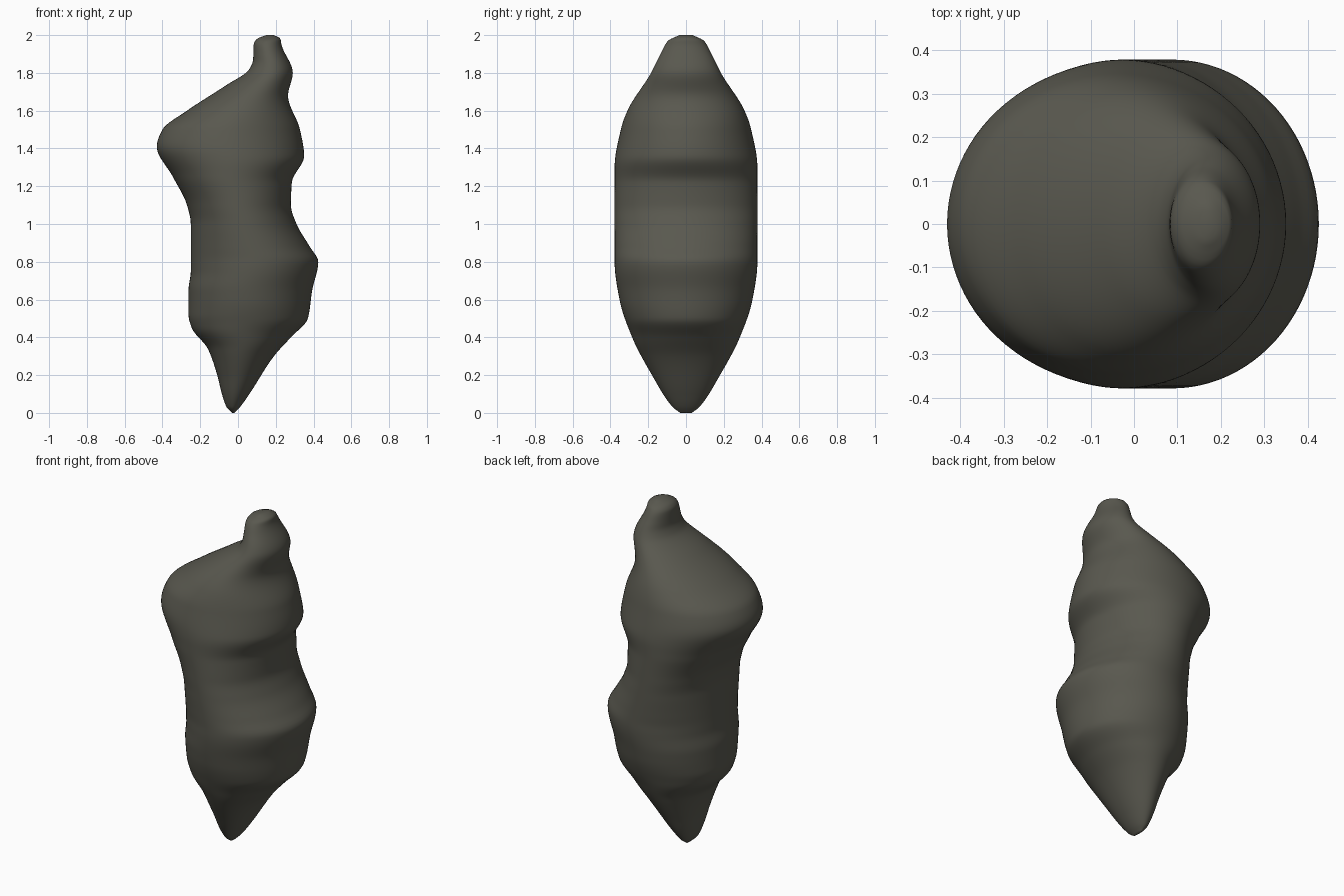
import bpy
import bmesh
import math

ROWS = 150
SIDES = 96

# Start without the default cube
default_cube = bpy.data.objects.get("Cube")
if default_cube:
    bpy.data.objects.remove(default_cube, do_unlink=True)


def make_material(name, colour):
    material = bpy.data.materials.new(name)
    material.use_nodes = True
    material.diffuse_color = colour
    shader = next(n for n in material.node_tree.nodes if n.type == "BSDF_PRINCIPLED")
    shader.inputs["Base Color"].default_value = colour
    shader.inputs["Roughness"].default_value = 0.8
    return material


def smooth_curve(knots, height):
    """Value of a smooth monotone curve through (height, value) knots."""
    slopes = [(b[1] - a[1]) / (b[0] - a[0]) for a, b in zip(knots, knots[1:])]

    def tangent(index):
        if index == 0:
            return slopes[0]
        if index == len(slopes):
            return slopes[-1]
        before, after = slopes[index - 1], slopes[index]
        if before * after <= 0:
            return 0
        return 2 * before * after / (before + after)

    i = 0
    while i < len(knots) - 2 and height > knots[i + 1][0]:
        i += 1
    (start, low), (end, high) = knots[i], knots[i + 1]
    span = end - start
    t = min(max((height - start) / span, 0), 1)
    ease = t * t * (3 - 2 * t)
    lean_in = t * (1 - t) ** 2 * tangent(i)
    lean_out = t * t * (t - 1) * tangent(i + 1)
    return low + (high - low) * ease + span * (lean_in + lean_out)


# Outline of the body: each pair is height, then position
right_edge = [(0, -.03), (.03, -.06), (.1, -.085), (.2, -.11), (.34, -.16),
              (.45, -.245), (.52, -.262), (.65, -.262), (.75, -.25), (1, -.25),
              (1.1, -.27), (1.25, -.345), (1.41, -.43), (1.5, -.4), (1.6, -.27),
              (1.73, -.07), (1.82, .06), (1.87, .08), (1.95, .083), (1.98, .1), (2, .15)]
left_edge = [(0, -.02), (.03, .01), (.1, .06), (.3, .19), (.4, .28), (.5, .37),
             (.65, .393), (.8, .425), (.88, .38), (1, .31), (1.1, .28), (1.22, .285),
             (1.36, .35), (1.5, .328), (1.68, .265), (1.8, .29), (1.95, .23),
             (1.98, .225), (2, .19)]
half_depth = [(0, .03), (.03, .07), (.2, .18), (.4, .285), (.6, .352), (.8, .378),
              (1.3, .378), (1.5, .345), (1.6, .31), (1.8, .185), (1.9, .135),
              (1.97, .095), (2, .035)]


# Body: a stack of oval rings following the outline
bm = bmesh.new()
rings = []
for row in range(ROWS + 1):
    # Rows crowd together toward both rounded tips
    share = row / ROWS
    z = 2 * (0.5 * share + 0.25 * (1 - math.cos(math.pi * share)))
    low, high = smooth_curve(right_edge, z), smooth_curve(left_edge, z)
    depth = smooth_curve(half_depth, z)
    middle, half_width = (low + high) / 2, (high - low) / 2
    ring = []
    for side in range(SIDES):
        angle = math.tau * side / SIDES
        x = middle + half_width * math.cos(angle)
        ring.append(bm.verts.new((x, depth * math.sin(angle), z)))
    rings.append(ring)

for lower, upper in zip(rings, rings[1:]):
    for s in range(SIDES):
        n = (s + 1) % SIDES
        bm.faces.new((lower[s], lower[n], upper[n], upper[s]))
bm.faces.new(rings[0][::-1])
bm.faces.new(rings[-1])
for face in bm.faces:
    face.smooth = True

mesh = bpy.data.meshes.new("body")
bm.to_mesh(mesh)
bm.free()
mesh.materials.append(make_material("dark olive grey", (0.1, 0.098, 0.078, 1)))
body = bpy.data.objects.new("body", mesh)
bpy.context.scene.collection.objects.link(body)
